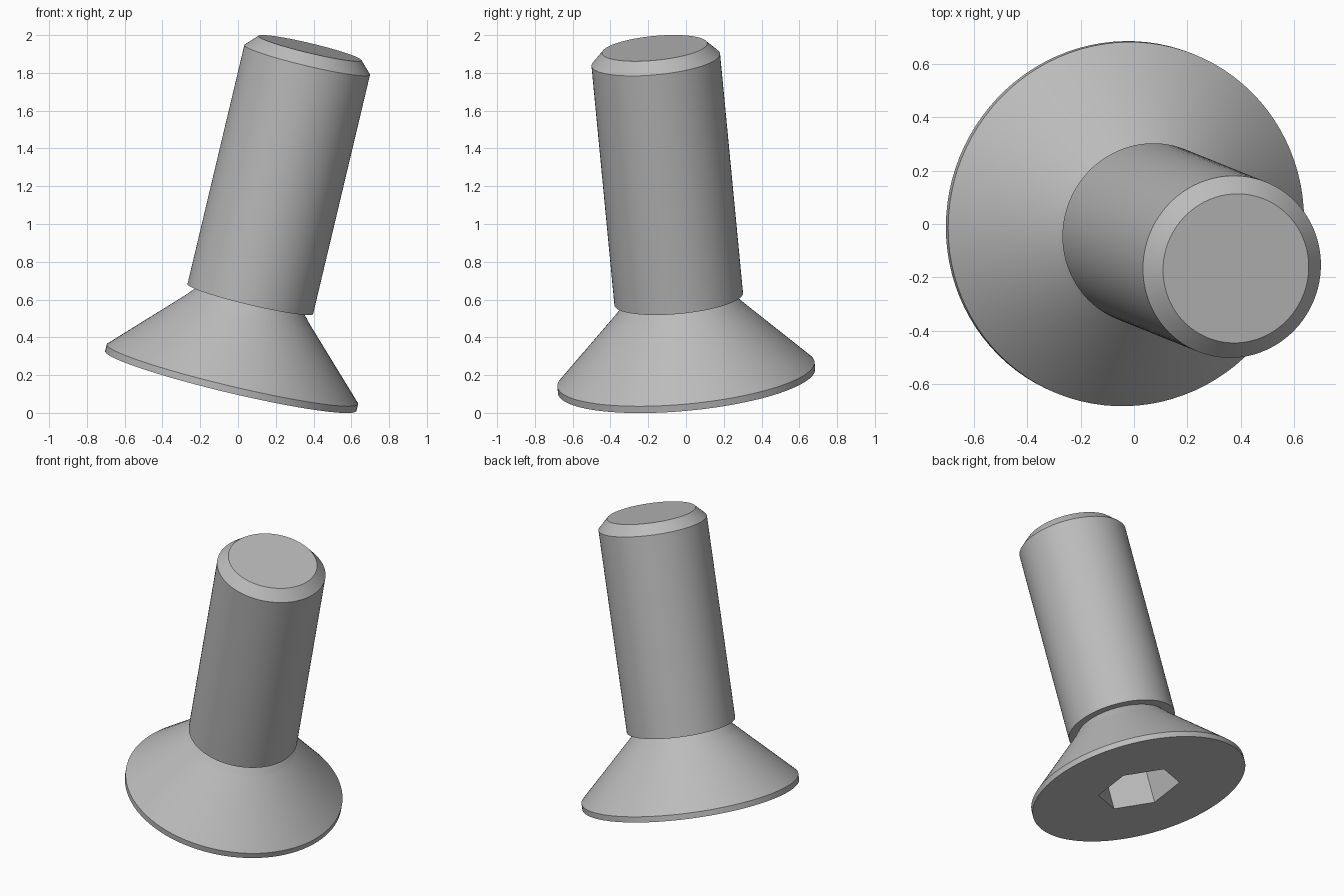
import bpy
import bmesh
from math import cos, pi, radians, sin
from mathutils import Matrix, Vector

SEGMENTS = 96
HEX_TURN = radians(27)
HEAD_RADIUS, SHANK_RADIUS, TIP_RADIUS, NECK_RADIUS = 0.684, 0.342, 0.28, 0.285
SOCKET_APOTHEM, SOCKET_DEPTH = 0.2275, 0.28
LENGTH = 1.819

if "Cube" in bpy.data.objects:
    bpy.data.objects.remove(bpy.data.objects["Cube"])

steel = bpy.data.materials.new("grey_steel")
steel.use_nodes = True
steel.diffuse_color = (0.5, 0.5, 0.5, 1)
steel.node_tree.nodes["Principled BSDF"].inputs["Base Color"].default_value = steel.diffuse_color


def ring(bm, radius, height, hexagonal=False):
    """One closed ring of vertices, round or six-sided."""
    verts = []
    for i in range(SEGMENTS):
        angle = 2 * pi * i / SEGMENTS
        r = radius / cos(angle % (pi / 3) - pi / 6) if hexagonal else radius
        a = angle + HEX_TURN
        verts.append(bm.verts.new((r * cos(a), r * sin(a), height)))
    return verts


bm = bmesh.new()
# Socket floor and rim, then the head, neck, shank and chamfered tip
rings = [
    ring(bm, SOCKET_APOTHEM, SOCKET_DEPTH, True),
    ring(bm, SOCKET_APOTHEM, 0, True),
    ring(bm, HEAD_RADIUS, 0),
    ring(bm, HEAD_RADIUS, 0.037),
    ring(bm, SHANK_RADIUS, 0.384),
    ring(bm, NECK_RADIUS, 0.448),
    ring(bm, SHANK_RADIUS, 0.448),
    ring(bm, SHANK_RADIUS, 1.755),
    ring(bm, TIP_RADIUS, LENGTH),
]
for low, high in zip(rings, rings[1:]):
    for i in range(SEGMENTS):
        j = (i + 1) % SEGMENTS
        bm.faces.new((low[i], low[j], high[j], high[i]))
bm.faces.new(reversed(rings[0]))
bm.faces.new(rings[-1])
bmesh.ops.recalc_face_normals(bm, faces=bm.faces)

# Keep the ring edges and socket corners crisp, the round walls smooth
for face in bm.faces:
    face.smooth = True
for edge in bm.edges:
    same_height = abs(edge.verts[0].co.z - edge.verts[1].co.z) < 1e-5
    edge.smooth = not (same_height or edge.calc_face_angle(0) > radians(30))

# Lean the screw along its axis
base = Vector((-0.038, 0.003, 0.169))
axis = Vector((0.419, -0.169, 1.762))
tilt = Vector((0, 0, 1)).rotation_difference(axis).to_matrix().to_4x4()
bm.transform(Matrix.Translation(base) @ tilt)

mesh = bpy.data.meshes.new("countersunk_screw")
bm.to_mesh(mesh)
bm.free()
mesh.materials.append(steel)
screw = bpy.data.objects.new("countersunk_screw", mesh)
bpy.context.collection.objects.link(screw)
